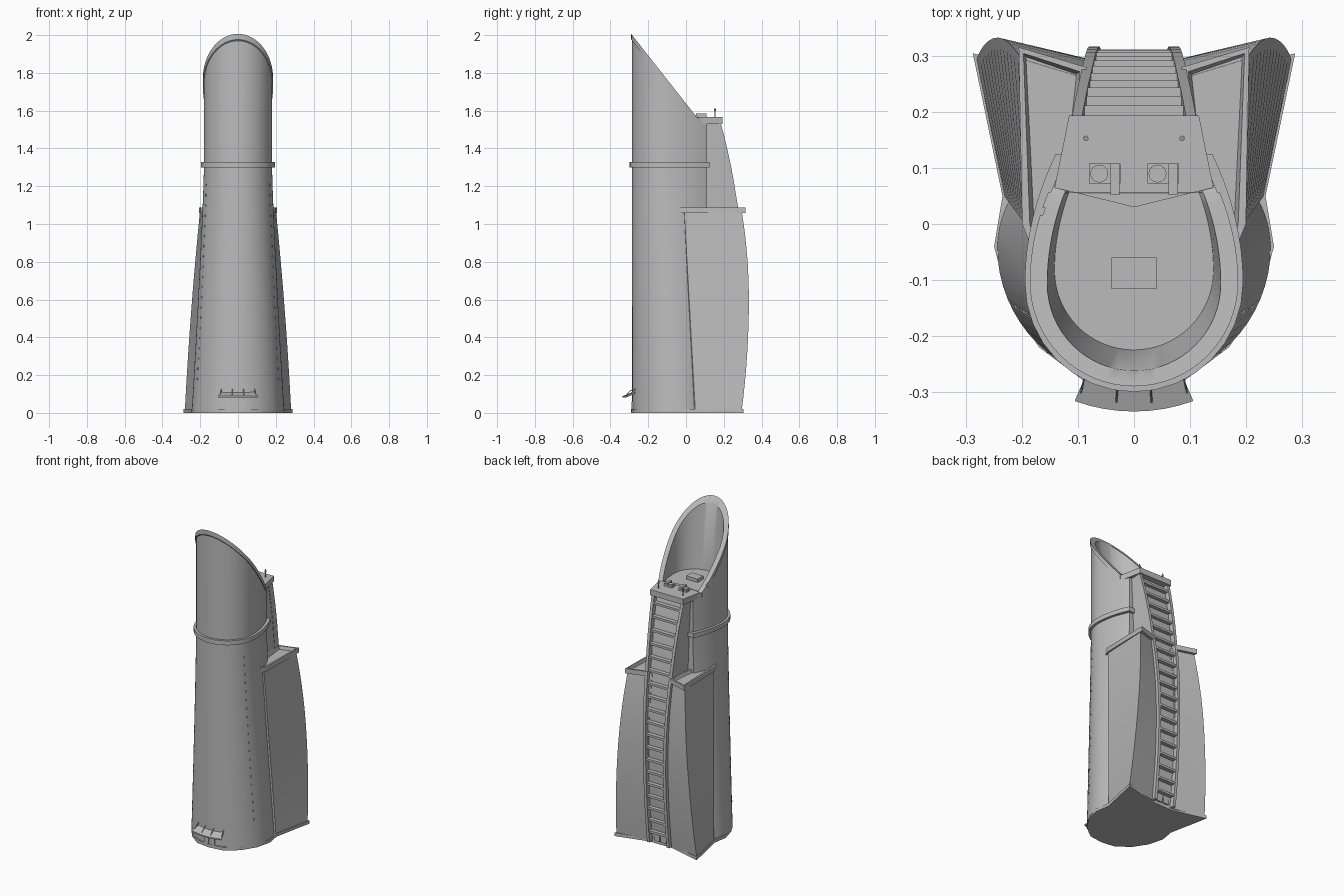
import bpy, bmesh, math
from mathutils import Vector, Matrix

old = bpy.data.objects.get("Cube")
if old:
    bpy.data.objects.remove(old)

grey = bpy.data.materials.new("plain_grey")
grey.use_nodes = True
grey.diffuse_color = (0.5, 0.5, 0.5, 1)
grey.node_tree.nodes["Principled BSDF"].inputs["Base Color"].default_value = (0.5, 0.5, 0.5, 1)


def finish(name, bm, angle=35):
    bmesh.ops.recalc_face_normals(bm, faces=bm.faces[:])
    mesh = bpy.data.meshes.new(name)
    bm.to_mesh(mesh)
    bm.free()
    mesh.materials.append(grey)
    mesh.shade_smooth()
    mesh.set_sharp_from_angle(angle=math.radians(angle))
    obj = bpy.data.objects.new(name, mesh)
    bpy.context.collection.objects.link(obj)
    return obj


def loft(name, rings, angle=35):
    """Skin closed rings of points and cap both ends."""
    bm = bmesh.new()
    loops = [[bm.verts.new(p) for p in ring] for ring in rings]
    for a, b in zip(loops, loops[1:]):
        for i in range(len(a)):
            j = (i + 1) % len(a)
            bm.faces.new((a[i], a[j], b[j], b[i]))
    bm.faces.new(loops[0])
    bm.faces.new(loops[-1])
    return finish(name, bm, angle)


def slab(name, outline, z0, z1):
    return loft(name, [[(x, y, z) for x, y in outline] for z in (z0, z1)])


def box(name, centre, size, tilt=0):
    bm = bmesh.new()
    m = Matrix.Translation(centre) @ Matrix.Rotation(tilt, 4, 'X') @ Matrix.Diagonal((*size, 1))
    bmesh.ops.create_cube(bm, size=1, matrix=m)
    return finish(name, bm)


def rod(name, a, b, r, sides=8):
    a, b = Vector(a), Vector(b)
    bm = bmesh.new()
    m = Matrix.Translation((a + b) / 2) @ (b - a).to_track_quat('Z', 'Y').to_matrix().to_4x4()
    bmesh.ops.create_cone(bm, cap_ends=True, segments=sides, radius1=r, radius2=r,
                          depth=(b - a).length, matrix=m)
    return finish(name, bm)


def mirrored(half):
    """Close a half outline that starts on the centre line."""
    return half + [(-x, y) for x, y in reversed(half) if x > 1e-5]


def plan(r, front, tx, ty, n=16):
    """Half-round front running into a tapering tail."""
    yc = front + r
    half = [(r * math.sin(i / n * math.pi / 2), yc - r * math.cos(i / n * math.pi / 2))
            for i in range(n + 1)]
    for i in range(1, n + 1):
        t = i / n
        half.append((r * (1 - t * t) + tx * t * t, yc + (ty - yc) * t))
    return mirrored(half)


def back(z):
    """Bowed rear silhouette."""
    return 0.335 - (0.173 if z > 0.6 else 0.11) * (z - 0.6) ** 2


def slant(y):
    return max(1.56, 2.0 - 1.27 * (y + 0.285))


# Tower shell with sloping open top and sunken roof
rings = []
for i in range(14):
    z = 0.01 + 1.53 * i / 13
    k = max(0, 1 - z / 1.3) ** 1.2
    rings.append([(x, y, z) for x, y in plan(0.18 + 0.065 * k, -0.285, 0.125 + 0.05 * k, 0.11)])
for r, front, tx, ty in ((0.18, -0.285, 0.125, 0.11), (0.155, -0.262, 0.105, 0.1)):
    rings.append([(x, y, slant(y)) for x, y in plan(r, front, tx, ty)])
rings.append([(x, y, 1.555) for x, y in plan(0.142, -0.225, 0.1, 0.095)])
loft("tower", rings)

# Raised lip along the sloping rim
bm = bmesh.new()
lip = []
for r, front, dz in ((0.18, -0.285, -0.03), (0.186, -0.29, -0.03), (0.186, -0.29, 0), (0.156, -0.263, 0)):
    pts = plan(r, front, 0.128, 0.11)
    start = len(pts) // 2 + 8
    pts = pts[start:] + pts[:start]
    pts = [p for p in pts if p[1] < 0.06]
    lip.append([bm.verts.new((x, y, slant(y) + dz)) for x, y in pts])
for a, b in zip(lip, lip[1:]):
    for i in range(min(len(a), len(b)) - 1):
        bm.faces.new((a[i], a[i + 1], b[i + 1], b[i]))
finish("rim_lip", bm)

# Band around the tower and ground plate
slab("tower_band", plan(0.195, -0.3, 0.14, 0.125, 8), 1.3, 1.328)
slab("base_plate", mirrored([(0, -0.292), (0.09, -0.28), (0.17, -0.22), (0.225, -0.135), (0.25, -0.04),
                             (0.235, 0.05), (0.288, 0.305), (0.08, 0.25), (0, 0.25)]), 0, 0.02)

# Rear spine, with side rails and ladder rungs
levels = [0.01 + 1.53 * i / 20 for i in range(21)]


def rail_x(z):
    return 0.078 + 0.034 * (max(0, z - 0.4) / 1.13) ** 1.6


def spine_y(z):
    return back(z) - 0.018 * min(1, (1.54 - z) / 0.4)


loft("rear_spine", [[(s * rail_x(z) * 0.98, y, z) for s, y in
                     ((-1, 0.06), (1, 0.06), (1, spine_y(z) - 0.03), (-1, spine_y(z) - 0.03))]
                    for z in levels])
for side, s in (("left", 1), ("right", -1)):
    loft(side + "_ladder_rail", [[(s * (rail_x(z) - dx), spine_y(z) - dy, z) for dx, dy in
                                 ((0, 0), (0.018, 0), (0.018, 0.04), (0, 0.04))] for z in levels])
for i in range(19):
    z = 0.08 + i * 0.078
    box("ladder_rung", (0, spine_y(z) - 0.018, z), (2 * rail_x(z) - 0.02, 0.026, 0.014))
for s in (-1, 1):
    box("rear_door", (s * 0.022, spine_y(0.04) - 0.027, 0.045), (0.036, 0.008, 0.05))

# Flared rear wings with recessed caps
for side, s in (("left", 1), ("right", -1)):
    wing = []
    for i in range(15):
        z = 0.01 + 1.06 * i / 14
        t = z / 1.08
        ox = 0.282 - 0.055 * t - 0.027 * t * t
        wing.append([(s * x, y, z) for x, y in
                     ((ox, back(z) - 0.002), (0.232 - 0.045 * t, 0.05 - 0.06 * t),
                      (0.08, -0.02), (0.06, back(z) - 0.045))])
    loft(side + "_wing", wing, 30)
    bm = bmesh.new()
    outline = ((0.206, 0.316), (0.2, 0.0), (0.186, -0.035), (0.11, 0.02), (0.085, 0.28))
    face = bm.faces.new([bm.verts.new((s * x, y, 1.088)) for x, y in outline])
    ext = bmesh.ops.extrude_face_region(bm, geom=[face])["geom"]
    bmesh.ops.translate(bm, vec=(0, 0, -0.03), verts=[v for v in ext if isinstance(v, bmesh.types.BMVert)])
    bmesh.ops.recalc_face_normals(bm, faces=bm.faces[:])
    top = [f for f in bm.faces if f.normal.z > 0.9]
    bmesh.ops.inset_region(bm, faces=top, thickness=0.014)
    bmesh.ops.inset_region(bm, faces=top, thickness=0.008, depth=-0.02)
    finish(side + "_wing_cap", bm)

# Rear roof platform and its fittings
slab("roof_platform", mirrored([(0, 0.03), (0.142, 0.065), (0.116, 0.194), (0, 0.194)]), 1.53, 1.566)
box("roof_hatch", (0, -0.088, 1.564), (0.08, 0.056, 0.024))
for s in (-1, 1):
    x = s * 0.052
    box("vent_base", (x, 0.09, 1.57), (0.056, 0.036, 0.012))
    rod("vent_fan", (x - 0.01, 0.09, 1.57), (x - 0.01, 0.09, 1.584), 0.016, 16)
    box("vent_duct", (x + 0.018, 0.08, 1.574), (0.016, 0.056, 0.02))
    rod("antenna", (s * 0.086, 0.153, 1.56), (s * 0.086, 0.153, 1.615), 0.003)
    rod("antenna_tip", (s * 0.086, 0.153, 1.597), (s * 0.086, 0.153, 1.608), 0.005)

# Entrance canopy with stays, and door below
arc = [math.radians(-20 + 5 * i) for i in range(9)]
ring = [(0.31 * math.sin(a), -0.025 - 0.31 * math.cos(a), 0.082) for a in arc]
ring += [(0.24 * math.sin(a), -0.035 - 0.24 * math.cos(a), 0.105) for a in reversed(arc)]
loft("canopy", [ring, [(x, y, z + 0.008) for x, y, z in ring]])
for x in (-0.09, -0.03, 0.03, 0.09):
    y = -0.04 - math.sqrt(0.06 - x * x)
    rod("canopy_stay", (x * 0.95, y + 0.01, 0.135), (x * 1.05, y - 0.035, 0.094), 0.002, 6)
for s in (-1, 1):
    box("front_door", (s * 0.02, -0.285, 0.035), (0.034, 0.008, 0.05))

# Columns of slit windows on the front flanks
for s in (-1, 1):
    for i in range(20):
        z = 0.18 + i * 0.054
        r = 0.18 + 0.065 * (1 - z / 1.3) ** 1.2
        a = math.radians(66)
        box("slit_window", (s * r * math.sin(a), -0.285 + r - r * math.cos(a), z), (0.004, 0.004, 0.012))
